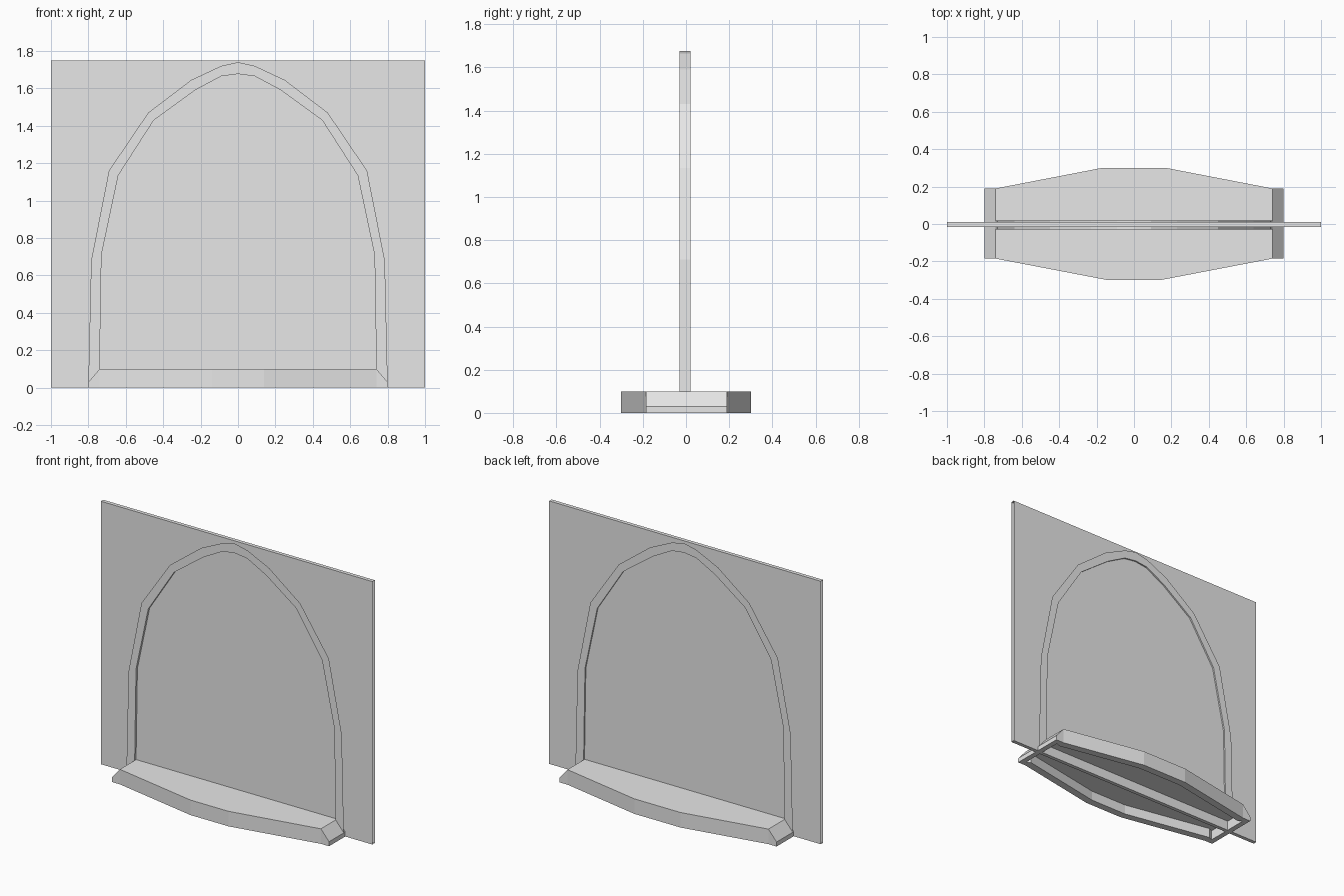
import bpy, bmesh

cube = bpy.data.objects.get("Cube")
if cube:
    bpy.data.objects.remove(cube, do_unlink=True)

grey = bpy.data.materials.new("plain_grey")
grey.use_nodes = True
colour = (0.8, 0.8, 0.8, 1)
grey.diffuse_color = colour
grey.node_tree.nodes["Principled BSDF"].inputs["Base Color"].default_value = colour


def finish(name, bm):
    mesh = bpy.data.meshes.new(name)
    bm.to_mesh(mesh)
    bm.free()
    mesh.materials.append(grey)
    obj = bpy.data.objects.new(name, mesh)
    bpy.context.collection.objects.link(obj)
    return obj


def ring(bm, points):
    return [bm.verts.new(p) for p in points]


def bridge(bm, a, b, closed=False):
    n = len(a)
    for i in range(n if closed else n - 1):
        j = (i + 1) % n
        bm.faces.new((a[i], a[j], b[j], b[i]))


# Thin upright panel, open at its two narrow ends
bm = bmesh.new()
section = [(-0.015, 0), (0.01, 0), (0.01, 1.75), (-0.015, 1.75)]
ends = [ring(bm, [(x, y, z) for y, z in section]) for x in (-1, 1)]
bridge(bm, ends[1], ends[0], closed=True)
bmesh.ops.recalc_face_normals(bm, faces=bm.faces)
finish("back_panel", bm)

# Arched frame: front and back bands joined by the inner wall
outer_half = [(0.8, 0.03), (0.785, 0.68), (0.69, 1.16), (0.48, 1.47),
              (0.25, 1.645), (0.09, 1.72)]
inner_half = [(0.74, 0.1), (0.73, 0.71), (0.64, 1.135), (0.45, 1.43),
              (0.23, 1.59), (0.09, 1.665)]


def full_arch(half, top):
    return half + [(0, top)] + [(-x, z) for x, z in reversed(half)]


bm = bmesh.new()
outer = full_arch(outer_half, 1.74)
inner = full_arch(inner_half, 1.677)
front, back = -0.03, 0.02
outer_front, outer_back = [ring(bm, [(x, y, z) for x, z in outer]) for y in (front, back)]
inner_front, inner_back = [ring(bm, [(x, y, z) for x, z in inner]) for y in (front, back)]
bridge(bm, outer_front, inner_front)
bridge(bm, inner_front, inner_back)
bridge(bm, inner_back, outer_back)
bmesh.ops.recalc_face_normals(bm, faces=bm.faces)
if next(f for f in bm.faces if f.calc_center_median().y < front + 0.001).normal.y > 0:
    bmesh.ops.reverse_faces(bm, faces=bm.faces)
finish("arch_frame", bm)

# Tread: wide in the middle, sloped at both ends, hollow underneath
back_edge = [(0.8, 0.19), (0.74, 0.19), (0.17, 0.3)]
front_edge = [(0.8, -0.185), (0.74, -0.185), (0.14, -0.3)]
outline = back_edge + [(-x, y) for x, y in reversed(back_edge)]
outline += [(-x, y) for x, y in front_edge] + front_edge[::-1]
bm = bmesh.new()
low = ring(bm, [(x, y, 0) for x, y in outline])
high = ring(bm, [(x, y, 0.03 if abs(x) > 0.75 else 0.1) for x, y in outline])
bridge(bm, low, high, closed=True)
bm.faces.new([v for v in high if abs(v.co.x) < 0.75])
for side in (-1, 1):
    bm.faces.new([v for v in high if v.co.x * side > 0.7 and v.co.y > 0]
                 + [v for v in reversed(high) if v.co.x * side > 0.7 and v.co.y < 0][::-1])
underside = bm.faces.new(low[::-1])
bmesh.ops.recalc_face_normals(bm, faces=bm.faces)
bmesh.ops.inset_region(bm, faces=[underside], thickness=0.05)
hollow = bmesh.ops.extrude_face_region(bm, geom=[underside])["geom"]
bmesh.ops.translate(bm, vec=(0, 0, 0.065),
                    verts=[g for g in hollow if isinstance(g, bmesh.types.BMVert)])
if underside.is_valid:
    bmesh.ops.delete(bm, geom=[underside], context="FACES_ONLY")
bmesh.ops.recalc_face_normals(bm, faces=bm.faces)
finish("tread", bm)
